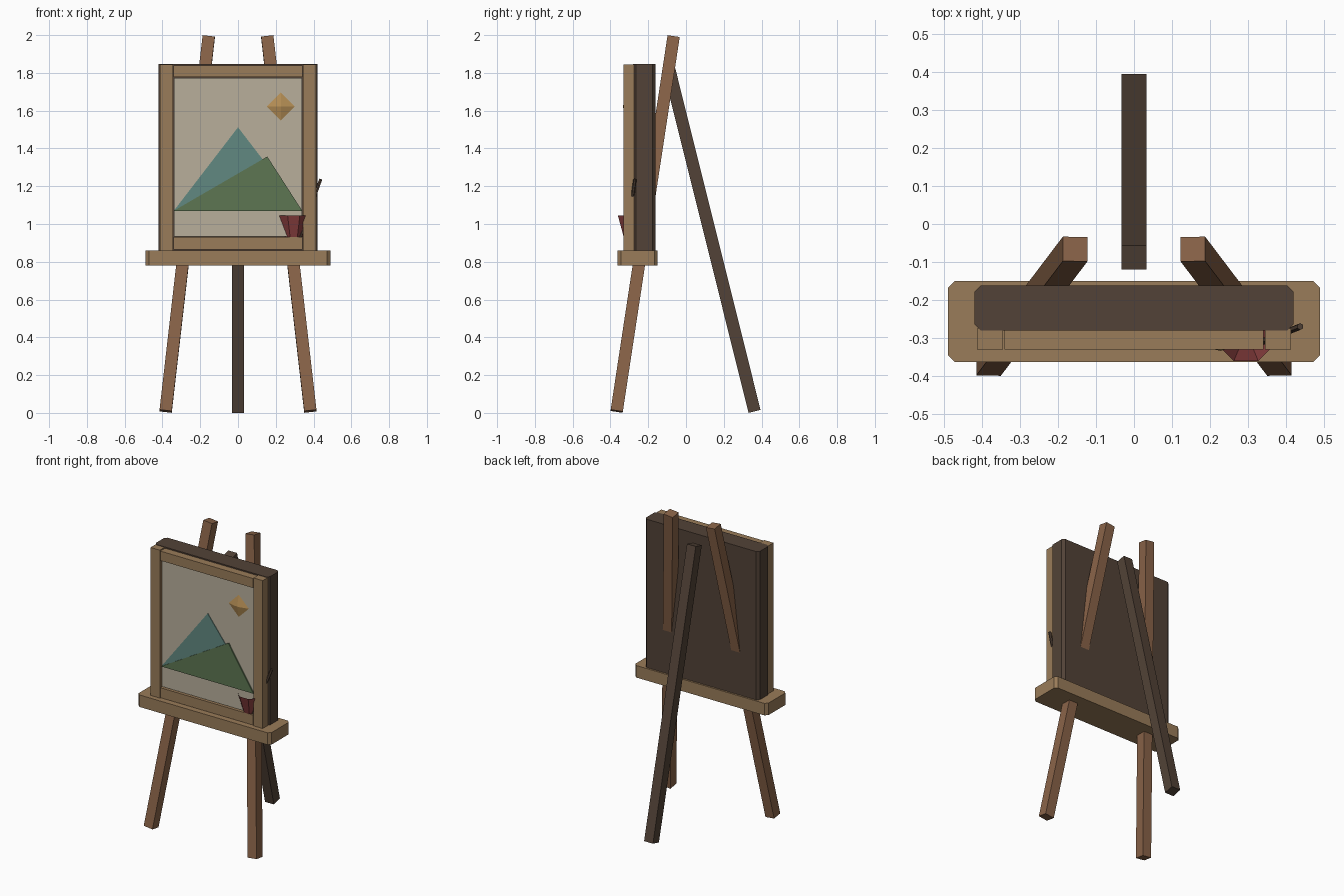
import bpy, bmesh
from math import pi
from mathutils import Vector, Matrix

if "Cube" in bpy.data.objects:
    bpy.data.objects.remove(bpy.data.objects["Cube"])


def mat(name, r, g, b):
    m = bpy.data.materials.new(name)
    m.diffuse_color = (r, g, b, 1)
    m.use_nodes = True
    m.node_tree.nodes["Principled BSDF"].inputs["Base Color"].default_value = m.diffuse_color
    return m


LEG = mat("leg_wood", 0.25, 0.125, 0.065)
DARK = mat("dark_wood", 0.085, 0.055, 0.038)
OAK = mat("light_wood", 0.32, 0.20, 0.10)
CANVAS = mat("canvas", 0.48, 0.43, 0.33)
BLUE = mat("far_hill", 0.12, 0.25, 0.22)
GREEN = mat("near_hill", 0.11, 0.18, 0.085)
GOLD = mat("sun", 0.46, 0.27, 0.09)
RED = mat("cup", 0.25, 0.05, 0.05)


def finish(name, bm, material):
    bmesh.ops.recalc_face_normals(bm, faces=bm.faces)
    me = bpy.data.meshes.new(name)
    bm.to_mesh(me)
    bm.free()
    me.materials.append(material)
    ob = bpy.data.objects.new(name, me)
    bpy.context.collection.objects.link(ob)
    return ob


def box(name, lo, hi, material, chamfer=0):
    """Axis-aligned box, optionally with chamfered upright edges."""
    lo, hi = Vector(lo), Vector(hi)
    bm = bmesh.new()
    bmesh.ops.create_cube(bm, size=1, matrix=Matrix.Translation((lo + hi) / 2) @ Matrix.Diagonal((*(hi - lo), 1)))
    if chamfer:
        upright = [e for e in bm.edges if abs(e.verts[0].co.z - e.verts[1].co.z) > 0.01]
        bmesh.ops.bevel(bm, geom=upright, offset=chamfer, segments=1, affect='EDGES')
    return finish(name, bm, material)


def along(a, b):
    """Matrix at the middle of a-b, z along it, x kept close to world x."""
    a, b = Vector(a), Vector(b)
    z = (b - a).normalized()
    y = z.cross(Vector((1, 0, 0))).normalized()
    x = y.cross(z)
    return Matrix.Translation((a + b) / 2) @ Matrix((x, y, z)).transposed().to_4x4(), (b - a).length


def beam(name, a, b, w, material):
    m, length = along(a, b)
    bm = bmesh.new()
    bmesh.ops.create_cube(bm, size=1, matrix=m @ Matrix.Diagonal((w, w, length, 1)))
    return finish(name, bm, material)


def slab(name, pts, y0, y1, material):
    """Flat outline in x-z, extruded from y0 to y1."""
    bm = bmesh.new()
    f = bm.faces.new([bm.verts.new((x, y0, z)) for x, z in pts])
    r = bmesh.ops.extrude_face_region(bm, geom=[f])
    bmesh.ops.translate(bm, vec=(0, y1 - y0, 0), verts=[v for v in r["geom"] if isinstance(v, bmesh.types.BMVert)])
    return finish(name, bm, material)


# Legs
for side, s in (("left", -1), ("right", 1)):
    beam("front_leg_" + side, (s * 0.383, -0.367, 0.009), (s * 0.155, -0.066, 1.991), 0.065, LEG)
beam("rear_leg", (0, 0.363, 0.008), (0, -0.088, 1.815), 0.065, DARK)

# Tray and backing board
box("tray", (-0.49, -0.363, 0.78), (0.49, -0.15, 0.86), OAK, 0.018)
box("backing_board", (-0.42, -0.28, 0.86), (0.42, -0.162, 1.848), DARK, 0.016)

# Picture frame
for side, s in (("left", -1), ("right", 1)):
    xs = sorted((s * 0.345, s * 0.413))
    box("frame_stile_" + side, (xs[0], -0.33, 0.86), (xs[1], -0.275, 1.845), OAK)
box("frame_rail_bottom", (-0.341, -0.33, 0.864), (0.341, -0.275, 0.93), OAK)
box("frame_rail_top", (-0.341, -0.33, 1.777), (0.341, -0.275, 1.84), OAK)

# Painting
box("canvas", (-0.34, -0.316, 0.934), (0.34, -0.275, 1.773), CANVAS)
slab("far_hill", [(-0.34, 1.07), (0.34, 1.07), (0, 1.512)], -0.32, -0.31, BLUE)
slab("near_hill", [(-0.34, 1.07), (0.34, 1.07), (0.155, 1.357)], -0.324, -0.31, GREEN)
bm = bmesh.new()
bmesh.ops.create_cone(bm, segments=4, radius1=0.082, radius2=0, depth=0.02, cap_ends=True,
                      matrix=Matrix.Translation((0.227, -0.324, 1.622)) @ Matrix.Rotation(pi / 2, 4, 'X'))
finish("sun", bm, GOLD)

# Open eight-sided cup, sunk into the frame
bm = bmesh.new()
rings = []
for r, z in ((0.042, 0.902), (0.084, 1.045)):
    rings.append([bm.verts.new(Vector((0.295, -0.283, z)) + Matrix.Rotation((i + 0.5) * pi / 4, 3, 'Z') @ Vector((r, 0, 0)))
                  for i in range(8)])
bm.faces.new(rings[0])
for i in range(8):
    j = (i + 1) % 8
    bm.faces.new((rings[0][i], rings[0][j], rings[1][j], rings[1][i]))
finish("cup", bm, RED)

# Brush leaning out of the cup
m, length = along((0.325, -0.315, 0.92), (0.438, -0.27, 1.237))
bm = bmesh.new()
bmesh.ops.create_cone(bm, segments=6, radius1=0.009, radius2=0.009, depth=length, cap_ends=True, matrix=m)
finish("brush", bm, DARK)
